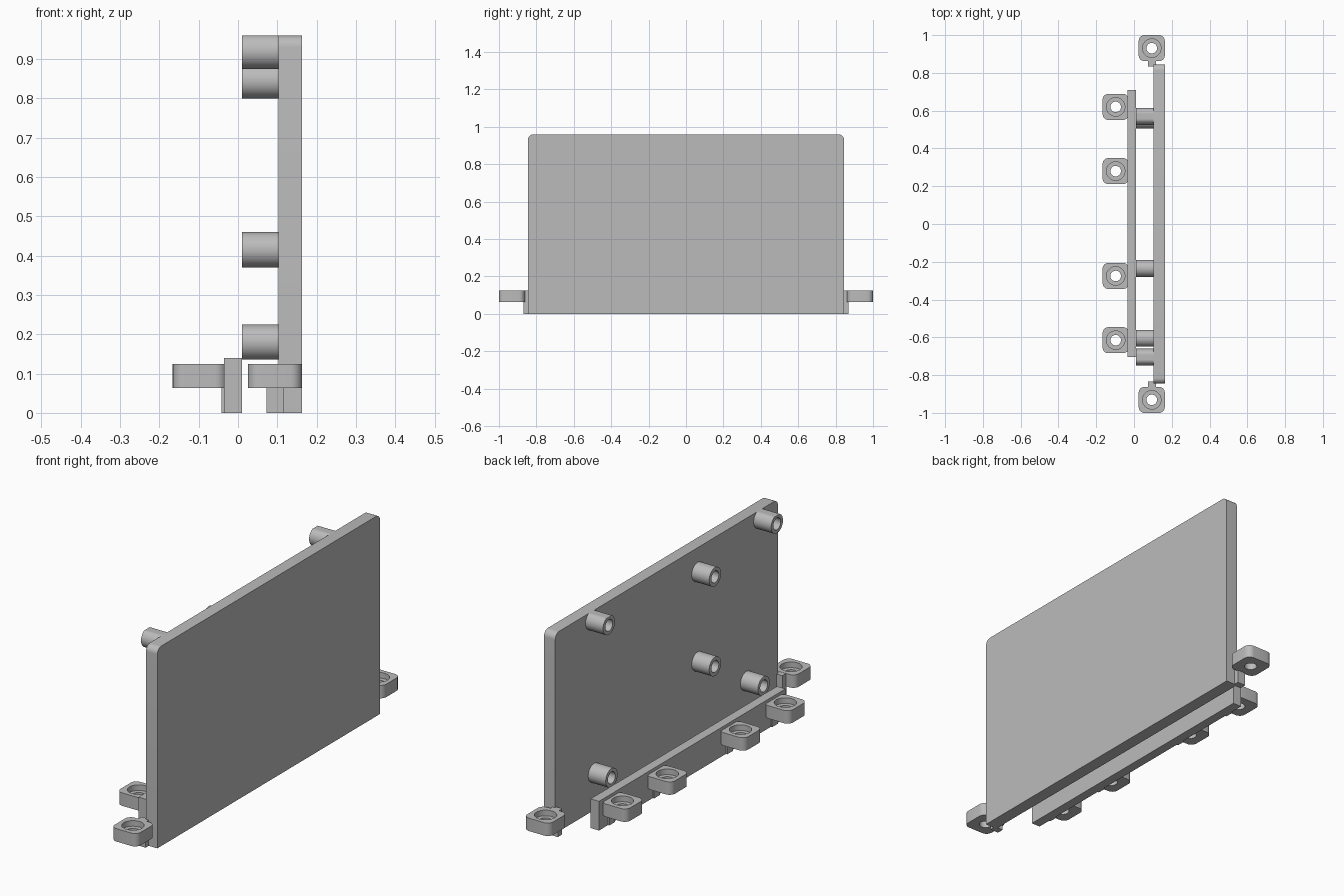
import bpy, bmesh, math
from mathutils import Vector

cube = bpy.data.objects.get("Cube")
if cube:
    bpy.data.objects.remove(cube, do_unlink=True)

GREY = 0.5
mat = bpy.data.materials.new("plain grey")
mat.use_nodes = True
mat.diffuse_color = (GREY, GREY, GREY, 1)
mat.node_tree.nodes["Principled BSDF"].inputs["Base Color"].default_value = (GREY, GREY, GREY, 1)

N = 32  # points per loop


def finish(name, bm):
    bmesh.ops.recalc_face_normals(bm, faces=bm.faces)
    mesh = bpy.data.meshes.new(name)
    bm.to_mesh(mesh)
    bm.free()
    obj = bpy.data.objects.new(name, mesh)
    bpy.context.collection.objects.link(obj)
    mesh.materials.append(mat)
    bpy.ops.object.select_all(action='DESELECT')
    obj.select_set(True)
    bpy.context.view_layer.objects.active = obj
    bpy.ops.object.shade_smooth_by_angle(angle=math.radians(35))
    return obj


def ring_loft(name, loops):
    """Join loops of equal length into a closed, ring-shaped solid."""
    bm = bmesh.new()
    rings = [[bm.verts.new(p) for p in loop] for loop in loops]
    for a, b in zip(rings, rings[1:] + rings[:1]):
        for i in range(len(a)):
            j = (i + 1) % len(a)
            bm.faces.new((a[i], a[j], b[j], b[i]))
    return finish(name, bm)


def prism(name, points, offset):
    """Extrude a flat outline along an offset."""
    bm = bmesh.new()
    face = bm.faces.new([bm.verts.new(p) for p in points])
    new = bmesh.ops.extrude_face_region(bm, geom=[face])["geom"]
    verts = [g for g in new if isinstance(g, bmesh.types.BMVert)]
    bmesh.ops.translate(bm, verts=verts, vec=Vector(offset))
    return finish(name, bm)


def box(name, x0, x1, y0, y1, z0, z1):
    outline = [(x0, y0, z0), (x1, y0, z0), (x1, y1, z0), (x0, y1, z0)]
    return prism(name, outline, (0, 0, z1 - z0))


def circle(r):
    angles = [math.tau * (i + 0.5) / N for i in range(N)]
    return [(r * math.cos(a), r * math.sin(a)) for a in angles]


def rounded_square(half, r):
    pts, per = [], N // 4
    for k in range(4):
        mid = math.pi / 4 + k * math.pi / 2
        cx = math.copysign(half - r, math.cos(mid))
        cy = math.copysign(half - r, math.sin(mid))
        for i in range(per):
            a = (k + i / (per - 1)) * math.pi / 2
            pts.append((cx + r * math.cos(a), cy + r * math.sin(a)))
    return pts


# Main panel with rounded top corners
W, H, R = 0.845, 0.96, 0.03
arc = [math.pi / 2 * i / 8 for i in range(9)]
half = [(W - R + R * math.cos(a), H - R + R * math.sin(a)) for a in arc]
outline = [(-W, 0), (W, 0)] + half + [(-y, z) for y, z in reversed(half)]
prism("panel", [(0.103, y, z) for y, z in outline], (0.06, 0, 0))

# Hollow standoffs, trimmed flush with the panel top
TIP, BASE = 0.01, 0.106


def standoff(i, cy, cz):
    def loop(x, r):
        return [(x, cy + u, min(cz + v, H)) for u, v in circle(r)]
    ring_loft(f"standoff_{i}", [loop(TIP, 0.045), loop(BASE, 0.045),
                                loop(BASE, 0.028), loop(TIP, 0.028)])


spots = [(0.57, 0.92), (-0.705, 0.92), (-0.235, 0.845),
         (-0.235, 0.415), (-0.605, 0.18), (0.55, 0.18)]
for i, (y, z) in enumerate(spots, 1):
    standoff(i, y, z)


# Screw ears with a counterbored hole
def ear(name, cx, cy):
    def loop(pts, z):
        return [(cx + u, cy + v, z) for u, v in pts]
    body, bore, hole = rounded_square(0.069, 0.03), circle(0.049), circle(0.028)
    low, floor, top = 0.063, 0.098, 0.125
    ring_loft(name, [loop(body, low), loop(body, top), loop(bore, top),
                     loop(bore, floor), loop(hole, floor), loop(hole, low)])


# Separate rail with four ears and their ribs
box("rail", -0.035, 0.01, -0.705, 0.71, 0, 0.14)
for i, y in enumerate((0.62, 0.28, -0.275, -0.615), 1):
    ear(f"rail_ear_{i}", -0.097, y)
    box(f"rail_rib_{i}", -0.042, -0.03, y - 0.022, y + 0.022, 0, 0.124)

# Ears on both ends of the panel
for side, s in (("back", 1), ("front", -1)):
    ear(f"{side}_end_ear", 0.094, s * 0.931)
    ya, yb = sorted((s * 0.835, s * 0.868))
    box(f"{side}_end_rib", 0.073, 0.117, ya, yb, 0, 0.124)
